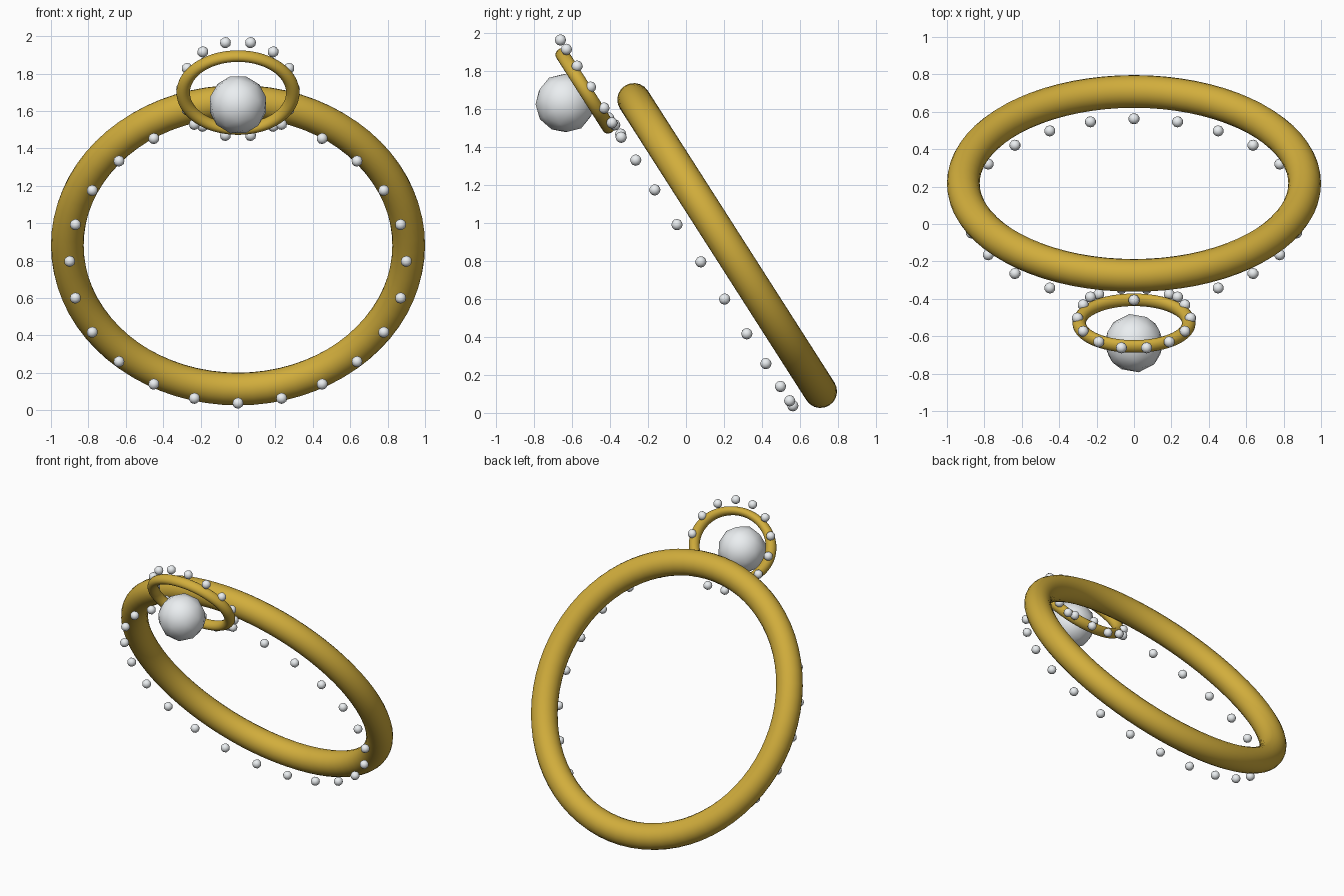
import bpy
from math import sin, cos, pi, radians
from mathutils import Vector, Matrix

if "Cube" in bpy.data.objects:
    bpy.data.objects.remove(bpy.data.objects["Cube"])

TILT = radians(90 + 32.6)          # ring planes lean towards the front at the top
ROT = Matrix.Rotation(TILT, 4, 'X')


def material(name, colour):
    m = bpy.data.materials.new(name)
    m.diffuse_color = colour
    m.use_nodes = True
    m.node_tree.nodes["Principled BSDF"].inputs["Base Color"].default_value = m.diffuse_color
    return m


gold = material("gold", (0.64, 0.42, 0.045, 1))
crystal = material("crystal", (0.83, 0.86, 0.88, 1))


def ring(name, centre, major, minor, squash=1.0):
    bpy.ops.mesh.primitive_torus_add(major_segments=72, minor_segments=20,
                                     major_radius=major, minor_radius=minor)
    ob = bpy.context.object
    ob.name = name
    ob.matrix_world = Matrix.Translation(centre) @ ROT @ Matrix.Diagonal((1, squash, 1, 1))
    ob.data.materials.append(gold)
    bpy.ops.object.shade_smooth()


def gem(name, centre, radius):
    bpy.ops.mesh.primitive_ico_sphere_add(subdivisions=2, radius=radius)
    ob = bpy.context.object
    ob.name = name
    ob.matrix_world = Matrix.Translation(centre) @ ROT
    ob.data.materials.append(crystal)
    bpy.ops.object.shade_smooth()


def bead_circle(name, centre, radius, count, bead):
    bpy.ops.mesh.primitive_ico_sphere_add(subdivisions=2, radius=bead)
    first = bpy.context.object
    first.data.materials.append(crystal)
    bpy.ops.object.shade_smooth()
    for i in range(count):
        a = 2 * pi * i / count
        ob = first if i == 0 else first.copy()
        if i:
            bpy.context.collection.objects.link(ob)
        ob.name = f"{name}_{i + 1}"
        ob.location = Vector(centre) + ROT.to_3x3() @ Vector((radius * cos(a), radius * sin(a), 0))


# Main band and the circle of beads in front of it
ring("main_band", (0, 0.217, 0.882), 0.9125, 0.0875)
bead_circle("band_bead", (0, 0.078, 0.796), 0.90, 24, 0.03)

# Small oval setting with its beads and the centre gem
ring("setting_ring", (0, -0.53, 1.698), 0.293, 0.036, 0.79)
bead_circle("setting_bead", (0, -0.503, 1.717), 0.302, 14, 0.03)
gem("centre_gem", (0, -0.637, 1.633), 0.158)
